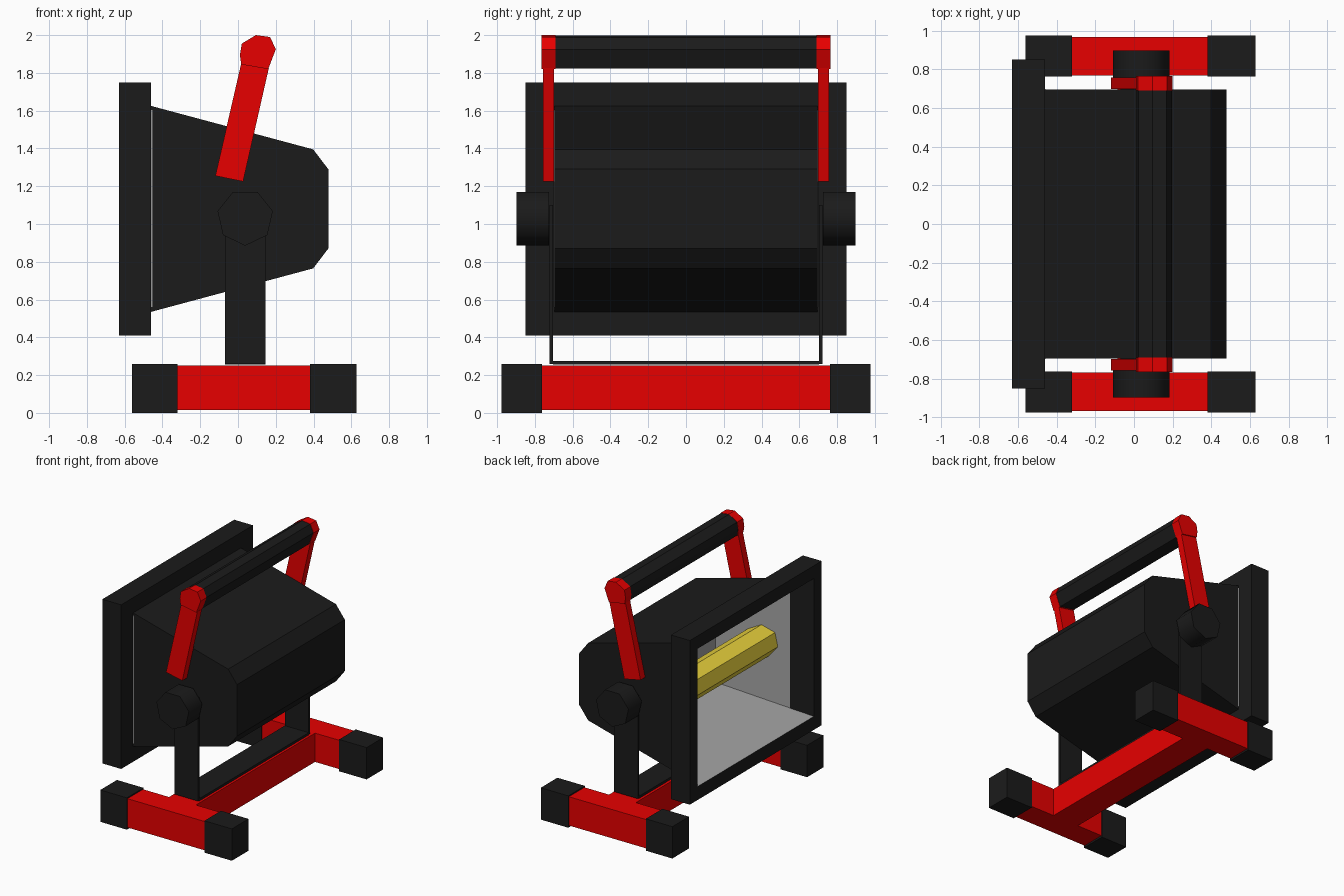
import bpy, bmesh, math
from mathutils import Vector

if "Cube" in bpy.data.objects:
    bpy.data.objects.remove(bpy.data.objects["Cube"])


def material(name, rgb):
    m = bpy.data.materials.new(name)
    m.diffuse_color = (*rgb, 1)
    m.use_nodes = True
    m.node_tree.nodes["Principled BSDF"].inputs["Base Color"].default_value = m.diffuse_color
    return m


BLACK = material("matte black", (0.0107, 0.0107, 0.0107))
RED = material("red", (0.8, 0.0, 0.0))
GREY = material("reflector grey", (0.365, 0.365, 0.365))
YELLOW = material("lamp yellow", (0.8, 0.63, 0.045))


def finish(name, bm, mat, flip=False):
    bmesh.ops.recalc_face_normals(bm, faces=bm.faces)
    if flip:
        bmesh.ops.reverse_faces(bm, faces=bm.faces)
    me = bpy.data.meshes.new(name)
    bm.to_mesh(me)
    bm.free()
    me.materials.append(mat)
    ob = bpy.data.objects.new(name, me)
    bpy.context.collection.objects.link(ob)
    return ob


def prism(name, profile, y0, y1, mat, open_front=False):
    """Extrude an (x, z) profile along y."""
    bm = bmesh.new()
    face = bm.faces.new([bm.verts.new((x, y0, z)) for x, z in profile])
    ext = bmesh.ops.extrude_face_region(bm, geom=[face], use_keep_orig=True)
    moved = [g for g in ext["geom"] if isinstance(g, bmesh.types.BMVert)]
    bmesh.ops.translate(bm, verts=moved, vec=(0, y1 - y0, 0))
    bmesh.ops.recalc_face_normals(bm, faces=bm.faces)
    if open_front:
        bm.normal_update()
        bmesh.ops.delete(bm, geom=[f for f in bm.faces if f.normal.x < -0.99],
                         context='FACES_ONLY')
    return finish(name, bm, mat)


def box(name, x0, x1, y0, y1, z0, z1, mat):
    return prism(name, [(x0, z0), (x1, z0), (x1, z1), (x0, z1)], y0, y1, mat)


def pair(make, name, *args):
    """Make a part on both y sides; the last three args are y0, y1, material."""
    *head, y0, y1, mat = args
    make("right_" + name, *head, -y1, -y0, mat)
    make("left_" + name, *head, y0, y1, mat)


def loft(name, rects, mat, closed=False, cap=False, flip=False):
    """Join rectangles (x, half_y, z0, z1) into a tube along x."""
    bm = bmesh.new()
    rings = [[bm.verts.new(p) for p in
              ((x, -h, z0), (x, h, z0), (x, h, z1), (x, -h, z1))]
             for x, h, z0, z1 in rects]
    steps = list(zip(rings, rings[1:] + rings[:1]))
    for a, b in steps if closed else steps[:-1]:
        for i in range(4):
            j = (i + 1) % 4
            bm.faces.new((a[i], a[j], b[j], b[i]))
    if cap:
        bm.faces.new(rings[-1])
    return finish(name, bm, mat, flip)


def polygon(cx, cz, r, n, start):
    return [(cx + r * math.cos(start + i * math.tau / n),
             cz + r * math.sin(start + i * math.tau / n)) for i in range(n)]


# Lamp head: open housing, front frame, reflector and tube
prism("housing", [(-0.46, 1.625), (0.398, 1.395), (0.478, 1.29), (0.478, 0.87),
                  (0.398, 0.765), (-0.46, 0.535)], -0.695, 0.695, BLACK, True)
loft("front_frame", [(-0.63, 0.85, 0.41, 1.75), (-0.46, 0.85, 0.41, 1.75),
                     (-0.46, 0.695, 0.535, 1.625), (-0.63, 0.75, 0.52, 1.645)],
     BLACK, closed=True)
loft("reflector", [(-0.63, 0.75, 0.52, 1.645), (0.10, 0.525, 0.69, 1.47)],
     GREY, cap=True, flip=True)
prism("lamp_tube", polygon(-0.24, 1.08, 0.13, 7, math.pi / 2), -0.66, 0.66, YELLOW)


# Side knobs
def knob(name, y0, y1, mat):
    ob = prism(name, polygon(0.038, 1.035, 0.15, 7, -math.pi / 2), y0, y1, mat)
    bpy.ops.object.select_all(action='DESELECT')
    bpy.context.view_layer.objects.active = ob
    ob.select_set(True)
    bpy.ops.object.shade_smooth_by_angle(angle=math.radians(60))


pair(knob, "knob", 0.725, 0.897, BLACK)

# U bracket
pair(prism, "bracket_arm", [(-0.07, 0.26), (0.145, 0.26), (0.145, 1.1), (-0.07, 1.1)],
     0.703, 0.722, BLACK)
box("bracket_base", -0.07, 0.145, -0.703, 0.703, 0.255, 0.275, BLACK)

# Carry handle
cap = [(0.095, 2.0), (0.17, 1.99), (0.2, 1.925), (0.16, 1.82),
       (0.017, 1.845), (0.01, 1.895), (0.02, 1.955)]
pair(prism, "handle_arm", [(-0.12, 1.255), (0.027, 1.225), (0.163, 1.825), (0.017, 1.85)],
     0.698, 0.757, RED)
pair(prism, "handle_end", cap, 0.69, 0.766, RED)
centre = Vector((0.1, 1.92))
prism("handle_grip", [tuple(centre + (Vector(p) - centre) * 0.97) for p in cap],
      -0.69, 0.69, BLACK)

# Stand: two side bars with block feet, joined by a cross bar
pair(prism, "side_bar", [(-0.33, 0.015), (0.39, 0.015), (0.39, 0.25), (-0.33, 0.25)],
     0.768, 0.968, RED)
for label, x0, x1 in (("front", -0.56, -0.32), ("rear", 0.38, 0.628)):
    pair(prism, label + "_foot", [(x0, 0), (x1, 0), (x1, 0.26), (x0, 0.26)],
         0.762, 0.976, BLACK)
box("cross_bar", -0.085, 0.158, -0.77, 0.77, 0.015, 0.25, RED)
